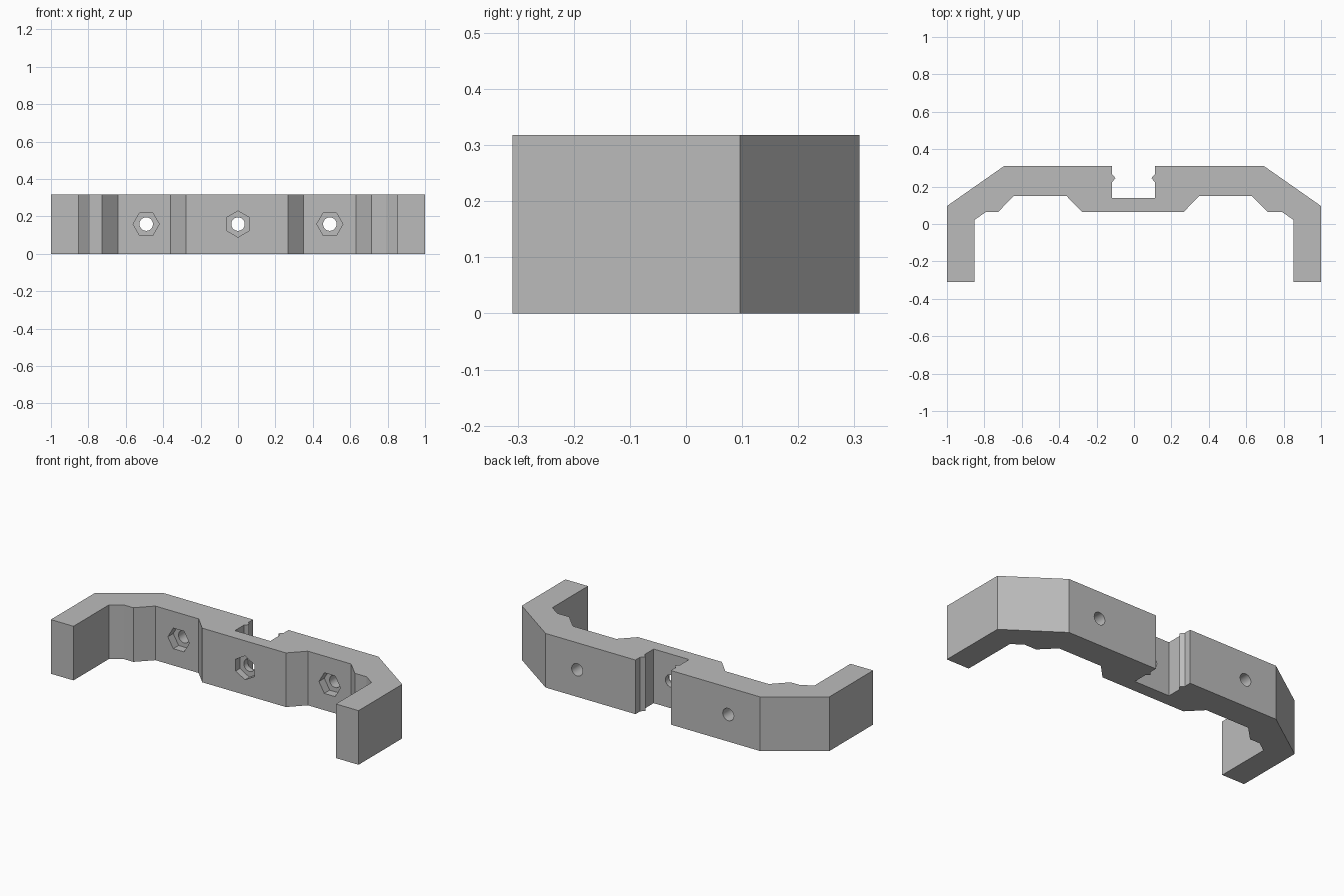
import bpy
import bmesh
from math import pi
from mathutils import Matrix

default = bpy.data.objects.get("Cube")
if default:
    bpy.data.objects.remove(default, do_unlink=True)

HEIGHT = 0.318

grey = bpy.data.materials.new("plain grey")
grey.use_nodes = True
colour = (0.5, 0.5, 0.5, 1)
grey.diffuse_color = colour
grey.node_tree.nodes["Principled BSDF"].inputs["Base Color"].default_value = colour


def make_object(name, bm):
    bmesh.ops.recalc_face_normals(bm, faces=bm.faces)
    mesh = bpy.data.meshes.new(name)
    bm.to_mesh(mesh)
    bm.free()
    mesh.materials.append(grey)
    obj = bpy.data.objects.new(name, mesh)
    bpy.context.collection.objects.link(obj)
    return obj


# Half outline: front pads, side arm, chamfered back corner, ridged centre slot
# Third value shifts the point sideways, as the inner features sit off centre
INNER, SLOT = -0.006, -0.003
half = [
    (0.272, 0.065, INNER), (0.355, 0.15, INNER), (0.636, 0.15, INNER),
    (0.72, 0.065, INNER), (0.79, 0.065, 0), (0.853, 0.022, 0),
    (0.853, -0.309, 0), (1, -0.309, 0), (1, 0.096, 0), (0.696, 0.309, 0),
    (0.115, 0.309, SLOT), (0.115, 0.267, SLOT), (0.096, 0.245, SLOT),
    (0.115, 0.223, SLOT), (0.115, 0.14, SLOT),
]
outline = [(x + s, y) for x, y, s in half]
outline += [(s - x, y) for x, y, s in reversed(half)]

bm = bmesh.new()
base = bm.faces.new([bm.verts.new((x, y, 0)) for x, y in outline])
raised = bmesh.ops.extrude_face_region(bm, geom=[base])
top = [v for v in raised["geom"] if isinstance(v, bmesh.types.BMVert)]
bmesh.ops.translate(bm, verts=top, vec=(0, 0, HEIGHT))
bracket = make_object("bracket", bm)


def cut_bore(name, x, y0, y1, radius, sides, turn=0):
    """Cut a prism running along y out of the bracket."""
    bm = bmesh.new()
    place = (Matrix.Translation((x, (y0 + y1) / 2, HEIGHT / 2))
             @ Matrix.Rotation(pi / 2, 4, 'X') @ Matrix.Rotation(turn, 4, 'Z'))
    bmesh.ops.create_cone(bm, cap_ends=True, segments=sides, radius1=radius,
                          radius2=radius, depth=y1 - y0, matrix=place)
    cutter = make_object(name, bm)
    cutter.hide_render = True
    mod = bracket.modifiers.new(name, 'BOOLEAN')
    mod.operation = 'DIFFERENCE'
    mod.solver = 'EXACT'
    mod.object = cutter
    bpy.context.view_layer.objects.active = bracket
    bpy.ops.object.modifier_apply(modifier=mod.name)
    bpy.data.objects.remove(cutter, do_unlink=True)


# Bolt holes with hexagonal nut pockets: x, front face y, pocket depth, turn
for x, face, depth, turn in ((-0.491, 0.15, 0.05, pi / 6),
                             (0, 0.065, 0.04, 0),
                             (0.491, 0.15, 0.05, pi / 6)):
    cut_bore("bolt_hole", x, face - 0.05, 0.4, 0.036, 32)
    cut_bore("nut_pocket", x, face - 0.05, face + depth, 0.07, 6, turn)

# Smooth bores, sharp edges elsewhere
bpy.ops.object.select_all(action='DESELECT')
bracket.select_set(True)
bpy.context.view_layer.objects.active = bracket
bpy.ops.object.shade_smooth_by_angle(angle=pi / 9)
